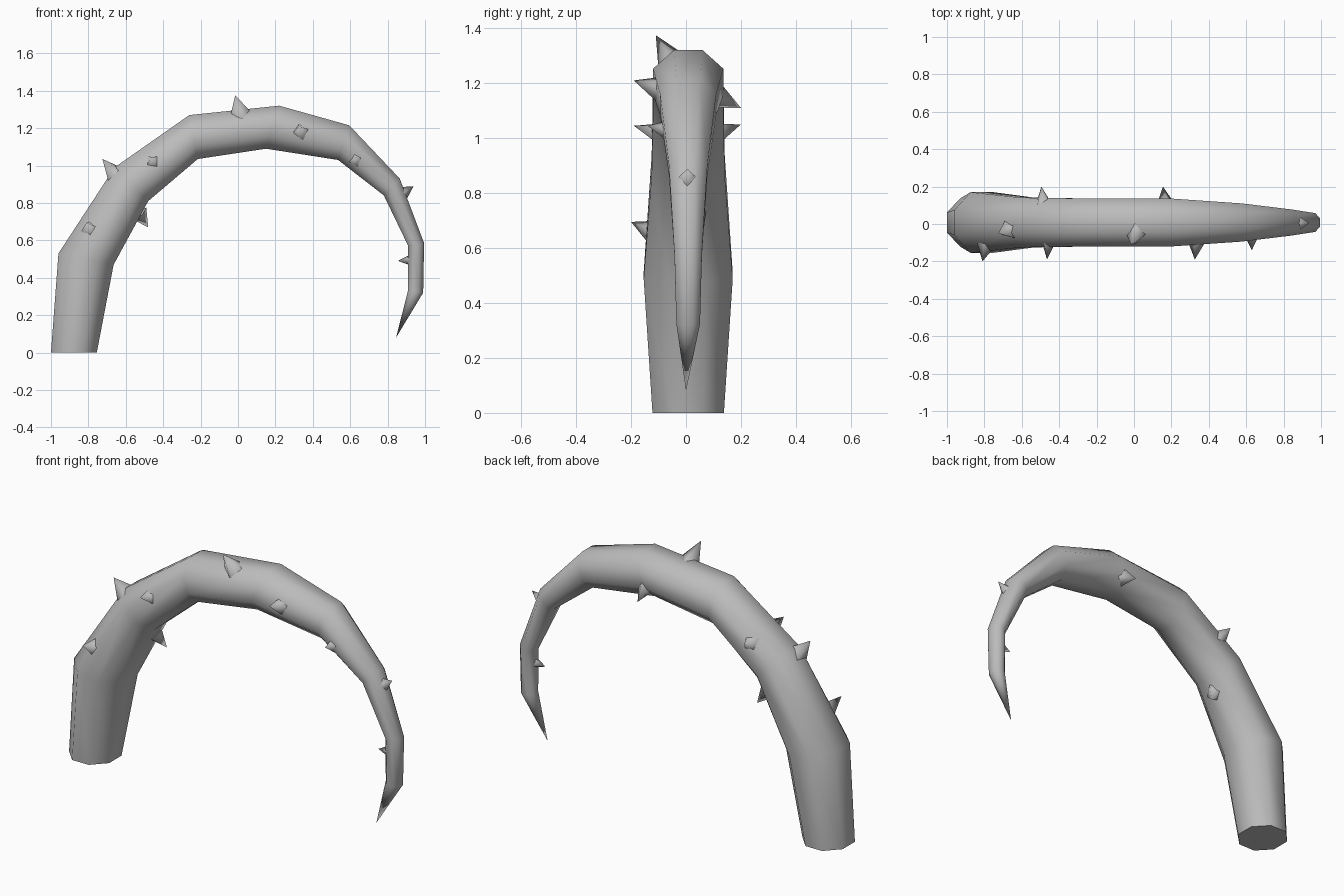
import bpy, bmesh, math
from mathutils import Vector, Matrix

if "Cube" in bpy.data.objects:
    bpy.data.objects.remove(bpy.data.objects["Cube"], do_unlink=True)

grey = bpy.data.materials.new("vine grey")
grey.use_nodes = True
GREY = (0.5, 0.5, 0.5, 1)
grey.diffuse_color = GREY
grey.node_tree.nodes["Principled BSDF"].inputs["Base Color"].default_value = GREY

SIDES = 8
MID_Y = 0.008


def add_object(name, bm, angle):
    bmesh.ops.recalc_face_normals(bm, faces=bm.faces[:])
    mesh = bpy.data.meshes.new(name)
    bm.to_mesh(mesh)
    bm.free()
    mesh.materials.append(grey)
    ob = bpy.data.objects.new(name, mesh)
    bpy.context.collection.objects.link(ob)
    bpy.ops.object.select_all(action='DESELECT')
    ob.select_set(True)
    bpy.context.view_layer.objects.active = ob
    bpy.ops.object.shade_smooth_by_angle(angle=math.radians(angle))
    return ob


# Vine rings: outer edge (x, z), inner edge (x, z), half depth in y
RINGS = [
    ((-1.0, 0.0), (-0.755, 0.0), 0.13),
    ((-0.96, 0.53), (-0.665, 0.47), 0.162),
    ((-0.66, 0.99), (-0.48, 0.81), 0.133),
    ((-0.26, 1.27), (-0.215, 1.035), 0.128),
    ((0.22, 1.32), (0.15, 1.09), 0.128),
    ((0.595, 1.215), (0.535, 1.03), 0.102),
    ((0.865, 0.93), (0.78, 0.84), 0.07),
    ((0.995, 0.585), (0.91, 0.57), 0.05),
    ((0.99, 0.32), (0.91, 0.335), 0.043),
]
TIP = (0.845, 0.0, 0.08)

# Curved vine: eight-sided rings with flats outward, ending in a point
bm = bmesh.new()
loops = []
for outer, inner, depth in RINGS:
    o = Vector((outer[0], MID_Y, outer[1]))
    i = Vector((inner[0], MID_Y, inner[1]))
    mid, arm = (o + i) / 2, (o - i) / 2
    loop = []
    for k in range(SIDES):
        a = math.tau * (k + 0.5) / SIDES
        s = 1 / math.cos(math.pi / SIDES)
        loop.append(bm.verts.new(mid + arm * math.cos(a) * s
                                 + Vector((0, depth * math.sin(a) * s, 0))))
    loops.append(loop)
tip = bm.verts.new(TIP)
for k in range(SIDES):
    n = (k + 1) % SIDES
    for a, b in zip(loops, loops[1:]):
        bm.faces.new((a[k], a[n], b[n], b[k]))
    bm.faces.new((loops[-1][k], loops[-1][n], tip))
bm.faces.new(loops[0])
add_object("vine", bm, 60)

# Thorns: base centre, point, base radius, roll in degrees
THORNS = {
    "front_low": ((-0.79, -0.11, 0.655), (-0.81, -0.20, 0.695), 0.05, 10),
    "front_mid": ((-0.455, -0.10, 1.02), (-0.465, -0.19, 1.045), 0.045, 40),
    "front_high": ((0.335, -0.095, 1.18), (0.325, -0.19, 1.21), 0.048, 15),
    "front_end": ((0.63, -0.065, 1.03), (0.63, -0.14, 1.045), 0.038, 15),
    "outer_low": ((-0.66, -0.03, 0.955), (-0.725, -0.05, 1.035), 0.058, 20),
    "top": ((0.015, -0.045, 1.265), (-0.015, -0.11, 1.375), 0.062, 30),
    "outer_end": ((0.885, 0.005, 0.855), (0.938, 0.005, 0.888), 0.036, 0),
    "inner_low": ((-0.53, 0.03, 0.745), (-0.48, 0.065, 0.67), 0.05, 20),
    "inner_end": ((0.92, 0.005, 0.495), (0.855, 0.005, 0.49), 0.03, 20),
    "back_mid": ((-0.485, 0.115, 1.02), (-0.495, 0.20, 1.05), 0.048, 45),
    "back_high": ((0.17, 0.105, 1.155), (0.155, 0.20, 1.11), 0.05, 15),
}
for name, (base, point, radius, roll) in THORNS.items():
    base, point = Vector(base), Vector(point)
    axis = point - base
    place = (Matrix.Translation((base + point) / 2)
             @ axis.to_track_quat('Z', 'Y').to_matrix().to_4x4()
             @ Matrix.Rotation(math.radians(roll), 4, 'Z'))
    bm = bmesh.new()
    bmesh.ops.create_cone(bm, cap_ends=True, segments=4, radius1=radius,
                          radius2=0, depth=axis.length, matrix=place)
    bmesh.ops.remove_doubles(bm, verts=bm.verts[:], dist=0.0005)
    add_object("thorn_" + name, bm, 95)
